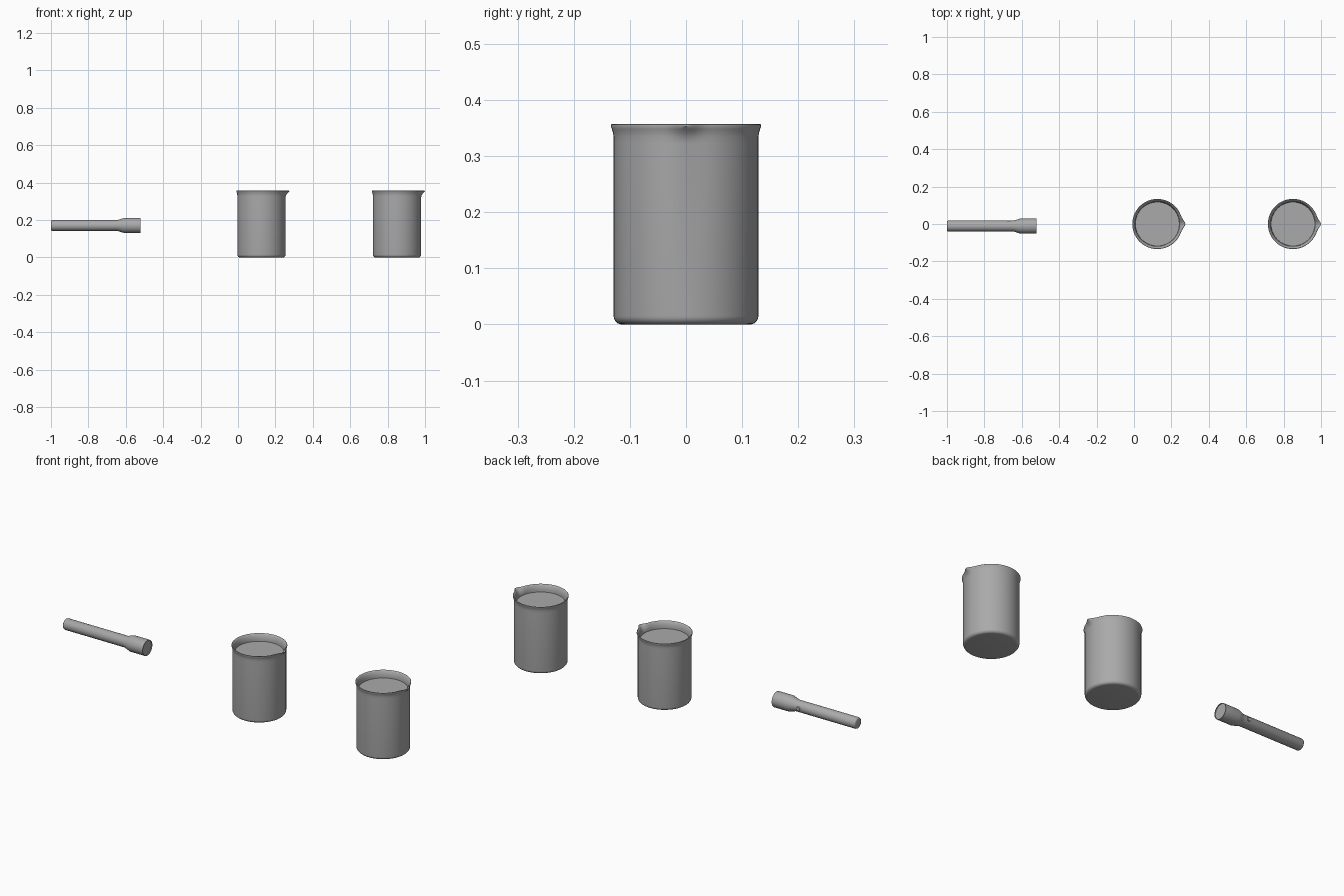
import bpy, bmesh, math
from mathutils import Matrix, Vector

cube = bpy.data.objects.get("Cube")
if cube:
    bpy.data.objects.remove(cube, do_unlink=True)

grey = bpy.data.materials.new("neutral_grey")
grey.use_nodes = True
colour = (0.4, 0.4, 0.4, 1)
grey.diffuse_color = colour
grey.node_tree.nodes["Principled BSDF"].inputs["Base Color"].default_value = colour


def lathe(name, profile, place, sides=96, shape=None, angle=40):
    """Spin (radius, height) points about z; shape may move each point."""
    bm = bmesh.new()
    rings = []
    for r, h in profile:
        if r == 0:
            rings.append([bm.verts.new((0, 0, h))] * sides)
            continue
        ring = []
        for i in range(sides):
            a = 2 * math.pi * i / sides
            p = Vector((r * math.cos(a), r * math.sin(a), h))
            ring.append(bm.verts.new(shape(p, a) if shape else p))
        rings.append(ring)
    for low, high in zip(rings, rings[1:]):
        for i in range(sides):
            j = (i + 1) % sides
            corners = dict.fromkeys((low[i], low[j], high[j], high[i]))
            bm.faces.new(list(corners))
    bmesh.ops.recalc_face_normals(bm, faces=bm.faces)
    mesh = bpy.data.meshes.new(name)
    bm.to_mesh(mesh)
    bm.free()
    mesh.materials.append(grey)
    obj = bpy.data.objects.new(name, mesh)
    bpy.context.collection.objects.link(obj)
    obj.matrix_world = place
    bpy.ops.object.select_all(action='DESELECT')
    obj.select_set(True)
    bpy.context.view_layer.objects.active = obj
    bpy.ops.object.shade_smooth_by_angle(angle=math.radians(angle))
    return obj


def spout(p, a):
    """Pull the rim outwards into a pouring lip on the +x side."""
    a = (a + math.pi) % (2 * math.pi) - math.pi
    rise = min(max((p.z - 0.322) / 0.032, 0), 1)
    pull = 0.016 * rise ** 1.5 * math.exp(-(a / 0.17) ** 2)
    return p + Vector((pull, 0, 0))


# Beaker wall: rounded foot, straight side, flared rim, hollow inside
corner = [(0.114 + 0.015 * math.sin(t), 0.015 - 0.015 * math.cos(t))
          for t in (k * math.pi / 12 for k in range(7))]
beaker_profile = [(0, 0)] + corner + [
    (0.129, 0.322), (0.129, 0.334), (0.130, 0.341), (0.132, 0.348),
    (0.134, 0.353), (0.1335, 0.356), (0.132, 0.357), (0.129, 0.356),
    (0.125, 0.350), (0.121, 0.341), (0.119, 0.332), (0.118, 0.320),
    (0.118, 0.022), (0.110, 0.012), (0, 0.012)]
liquid_profile = [(0, 0.013), (0.110, 0.013), (0.1175, 0.023),
                  (0.1175, 0.32), (0, 0.32)]

for side, x in (("right", 0.125), ("left", 0.85)):
    place = Matrix.Translation((x, 0, 0))
    lathe(side + "_beaker", beaker_profile, place, shape=spout)
    lathe(side + "_liquid", liquid_profile, place)

# Torch lying along x, with its lens towards +x
torch = Matrix.Translation((-1, -0.011, 0.171)) @ Matrix.Rotation(math.pi / 2, 4, 'Y')
lathe("torch_body", [
    (0, 0), (0.024, 0), (0.027, 0.002), (0.029, 0.007),
    (0.029, 0.355), (0.031, 0.362), (0.038, 0.384), (0.0405, 0.393),
    (0.0405, 0.478), (0.038, 0.478), (0.038, 0.474), (0, 0.474)],
    torch, sides=48)

# Push button on the back of the torch
button = Matrix.Translation((-0.67, 0.012, 0.171)) @ Matrix.Rotation(-math.pi / 2, 4, 'X')
lathe("torch_button", [(0, 0), (0.011, 0), (0.011, 0.006), (0.009, 0.008),
                       (0, 0.008)], button, sides=24)
